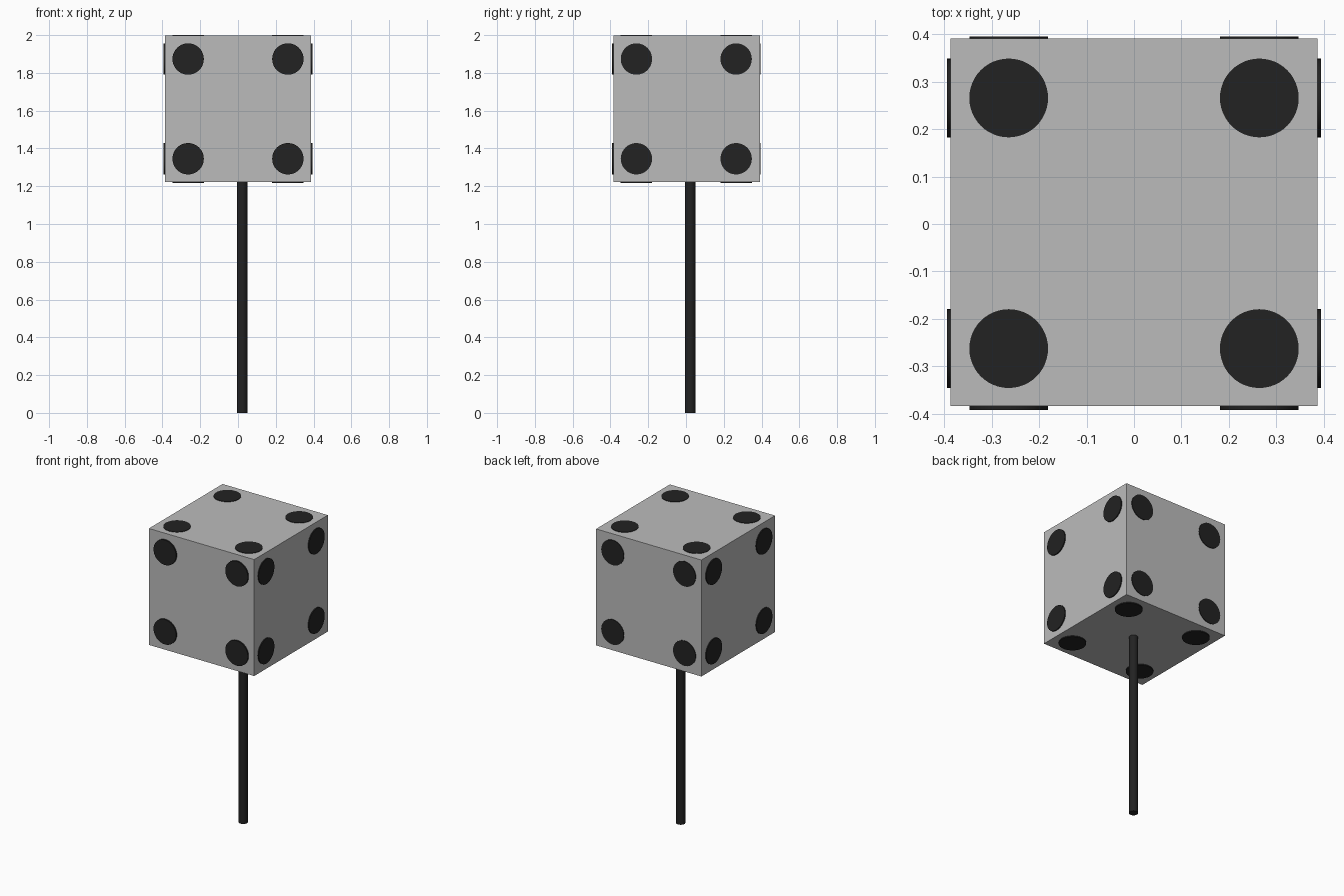
import bpy
from mathutils import Vector

default = bpy.data.objects.get("Cube")
if default:
    bpy.data.objects.remove(default, do_unlink=True)


def make_material(name, value):
    mat = bpy.data.materials.new(name)
    mat.use_nodes = True
    color = (value, value, value, 1)
    mat.diffuse_color = color
    mat.node_tree.nodes["Principled BSDF"].inputs["Base Color"].default_value = color
    return mat


grey = make_material("light grey", 0.5)
black = make_material("soft black", 0.016)

HALF = 0.387                          # half the block's edge
BLOCK = Vector((0, 0.004, 1.61))      # centre of the block
DOTS = Vector((0, 0.0015, 1.6095))    # centre of the dot pattern
REACH = 0.3935                        # dot face distance from the pattern centre
SPREAD = 0.264
DOT_RADIUS = 0.083


def finish(name, mat):
    obj = bpy.context.object
    obj.name = name
    obj.data.materials.append(mat)
    return obj


def cylinder(name, radius, depth, center, axis, sides):
    bpy.ops.mesh.primitive_cylinder_add(vertices=sides, radius=radius, depth=depth, location=center)
    obj = finish(name, black)
    obj.rotation_euler = Vector(axis).to_track_quat("Z", "Y").to_euler()
    bpy.ops.object.shade_smooth_by_angle()
    return obj


# Block
bpy.ops.mesh.primitive_cube_add(size=2 * HALF, location=BLOCK)
finish("block", grey)

# Four thin round dots on each of the six faces
faces = {"right": (-1, 0, 0), "left": (1, 0, 0), "front": (0, -1, 0),
         "back": (0, 1, 0), "bottom": (0, 0, -1), "top": (0, 0, 1)}
thickness = 0.02
for side, direction in faces.items():
    normal = Vector(direction)
    u = Vector((normal.y, normal.z, normal.x))
    v = normal.cross(u)
    reach = 0.3905 if side == "top" else REACH
    for a in (-1, 1):
        for b in (-1, 1):
            center = DOTS + normal * (reach - thickness / 2) + (u * a + v * b) * SPREAD
            cylinder(side + "_dot", DOT_RADIUS, thickness, center, normal, 48)

# Pole, slightly off centre
pole_top = BLOCK.z - HALF + 0.02
cylinder("pole", 0.028, pole_top, (0.023, 0.023, pole_top / 2), (0, 0, 1), 32)
